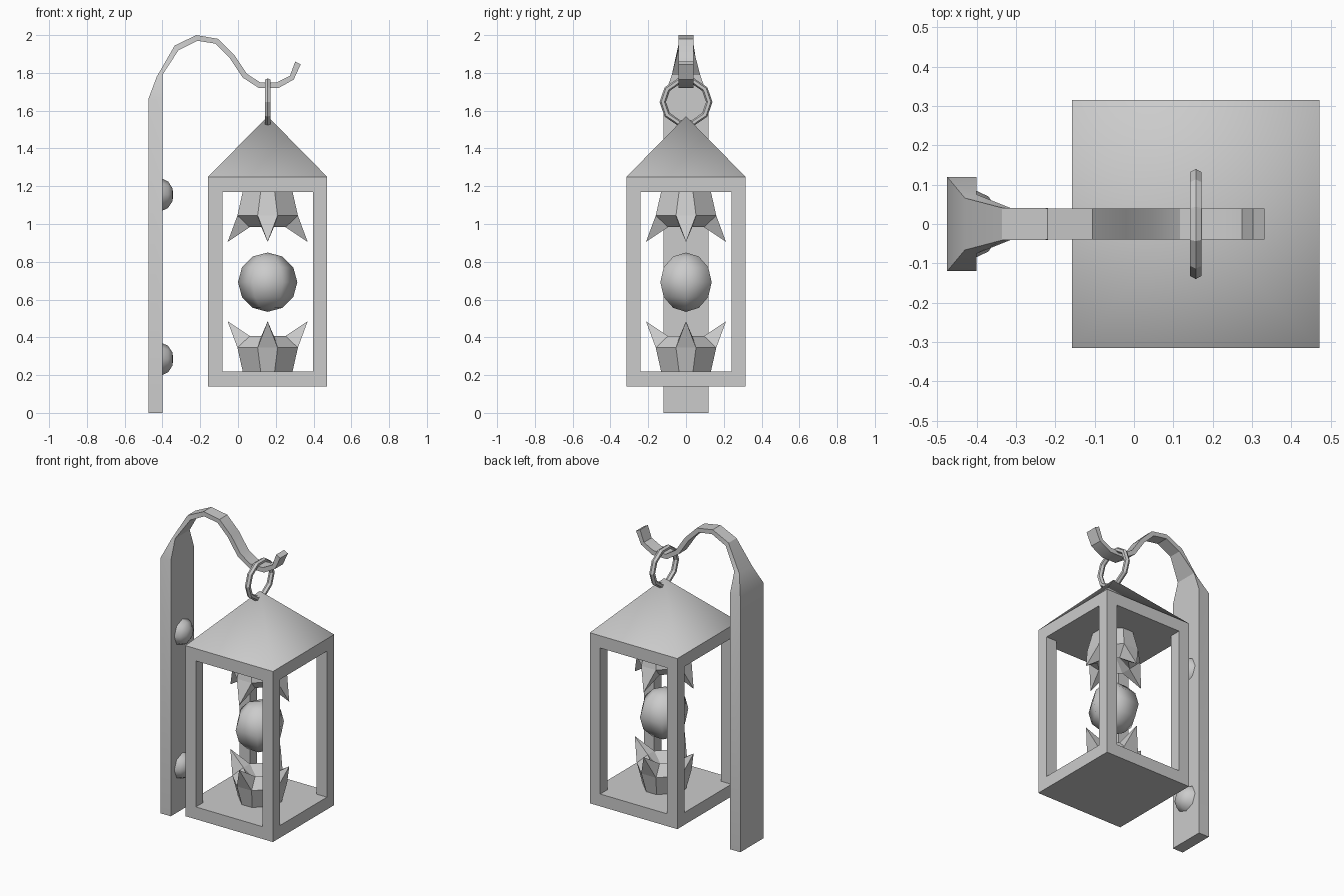
import bpy, bmesh
from math import sin, cos, pi, radians

if "Cube" in bpy.data.objects:
    bpy.data.objects.remove(bpy.data.objects["Cube"])

CX = 0.157            # lantern centre in x


def make(name, verts, faces, angle=None):
    me = bpy.data.meshes.new(name)
    me.from_pydata(verts, [], faces)
    bm = bmesh.new()
    bm.from_mesh(me)
    bmesh.ops.recalc_face_normals(bm, faces=bm.faces)
    bm.to_mesh(me)
    bm.free()
    ob = bpy.data.objects.new(name, me)
    bpy.context.collection.objects.link(ob)
    if angle:
        bpy.ops.object.select_all(action='DESELECT')
        ob.select_set(True)
        bpy.context.view_layer.objects.active = ob
        bpy.ops.object.shade_smooth_by_angle(angle=radians(angle))
    return ob


def bridge(a, b, n):
    """Quads between two rings of n vertices starting at a and b."""
    return [(a + i, a + (i + 1) % n, b + (i + 1) % n, b + i) for i in range(n)]


def lathe(name, profile, n, place, angle):
    """Spin (radius, height) points; radius 0 makes a pole."""
    verts, rings, faces = [], [], []
    for r, h in profile:
        rings.append((len(verts), r > 0))
        for i in range(n if r > 0 else 1):
            t = 2 * pi * i / n
            verts.append(place(r * cos(t), r * sin(t), h))
    for (a, fa), (b, fb) in zip(rings, rings[1:]):
        if fa and fb:
            faces += bridge(a, b, n)
        else:
            ring, pole = (a, b) if fa else (b, a)
            faces += [(ring + i, ring + (i + 1) % n, pole) for i in range(n)]
    return make(name, verts, faces, angle)


# Wall post running into the curved hook: outer x,z / inner x,z / half widths
sections = [
    (-0.475, 0.00, -0.400, 0.00, 0.12, 0.12),
    (-0.475, 1.66, -0.400, 1.66, 0.12, 0.12),
    (-0.430, 1.78, -0.400, 1.79, 0.066, 0.075),
    (-0.335, 1.945, -0.315, 1.92, 0.041, 0.041),
    (-0.220, 2.00, -0.215, 1.97, 0.04, 0.04),
    (-0.105, 1.98, -0.120, 1.955, 0.04, 0.04),
    (-0.020, 1.895, -0.045, 1.88, 0.04, 0.04),
    (0.047, 1.795, 0.025, 1.775, 0.04, 0.04),
    (0.117, 1.75, 0.110, 1.72, 0.04, 0.04),
    (0.207, 1.75, 0.215, 1.72, 0.04, 0.04),
    (0.275, 1.785, 0.295, 1.765, 0.04, 0.04),
    (0.303, 1.86, 0.332, 1.845, 0.04, 0.04),
]
verts, faces = [], [(0, 1, 2, 3)]
for ox, oz, ix, iz, wo, wi in sections:
    verts += [(ox, -wo, oz), (ox, wo, oz), (ix, wi, iz), (ix, -wi, iz)]
for k in range(len(sections) - 1):
    faces += bridge(4 * k, 4 * k + 4, 4)
last = len(verts) - 4
faces.append(tuple(range(last, last + 4)))
make("post_and_hook", verts, faces, 30)

# Domed bolts on the post
for i, z in enumerate((0.285, 1.155)):
    lathe(f"bolt_{i + 1}", [(0.085, -0.402), (0.07, -0.37), (0.035, -0.347), (0, -0.343)], 8,
          lambda u, v, h, z=z: (h, u, z + v), 50)

# Hanging ring in the y-z plane
N, M = 10, 6
verts, faces = [], []
for i in range(N):
    a = 2 * pi * i / N
    for j in range(M):
        b = 2 * pi * j / M
        r = 0.123 + 0.017 * cos(b)
        verts.append((CX + 0.0175 * sin(b), r * cos(a), 1.646 + 0.94 * r * sin(a)))
for i in range(N):
    faces += bridge(i * M, (i + 1) % N * M, M)
make("hanging_ring", verts, faces)

# Lantern frame: floor, ceiling and four corner posts
H, B = 0.315, 0.075
boxes = [(-H, H, -H, H, 0.14, 0.22), (-H, H, -H, H, 1.17, 1.25)]
for x in (-H, H - B):
    for y in (-H, H - B):
        boxes.append((x, x + B, y, y + B, 0.22, 1.17))
verts, faces = [], []
for x0, x1, y0, y1, z0, z1 in boxes:
    s = len(verts)
    for z in (z0, z1):
        verts += [(CX + x, y, z) for x, y in ((x0, y0), (x1, y0), (x1, y1), (x0, y1))]
    faces += [(s, s + 1, s + 2, s + 3), (s + 4, s + 5, s + 6, s + 7)] + bridge(s, s + 4, 4)
make("lantern_frame", verts, faces)

# Pyramid roof, smooth shaded
roof = make("roof", [(CX - H, -H, 1.25), (CX + H, -H, 1.25), (CX + H, H, 1.25), (CX - H, H, 1.25),
                     (CX, 0, 1.57)], [(0, 1, 4), (1, 2, 4), (2, 3, 4), (3, 0, 4)])
roof.data.shade_smooth()

# Floating orb: six segments, six rings
R = 0.157
lathe("glowing_orb", [(R * sin(pi * k / 6) if 0 < k < 6 else 0, -R * cos(pi * k / 6)) for k in range(7)], 6,
      lambda u, v, h: (CX + u, v, 0.692 + h), 80)


# Spiked crowns on floor and ceiling
def crown(name, z0, s):
    levels = [(0.132, 0.037, 0.0), (0.16, 0.053, 0.125), (0.095, 0.033, 0.187)]
    verts, faces = [], []
    for r, w, h in levels:
        for k in range(4):
            c, d = cos(k * pi / 2), sin(k * pi / 2)
            for t in (-w, w):
                verts.append((CX + r * c - t * d, r * d + t * c, z0 + s * h))
    faces += [tuple(range(8))] + bridge(0, 8, 8)
    for i, quad in enumerate(bridge(8, 16, 8)):
        if i % 2:
            faces.append(quad)
        else:
            k = i // 2 * pi / 2
            tip = len(verts)
            verts.append((CX + 0.212 * cos(k), 0.212 * sin(k), z0 + s * 0.265))
            faces += [(quad[j], quad[(j + 1) % 4], tip) for j in range(4)]
    pit = len(verts)
    verts.append((CX, 0, z0 + s * 0.09))
    faces += [(16 + i, 16 + (i + 1) % 8, pit) for i in range(8)]
    make(name, verts, faces)


crown("lower_crown", 0.22, 1)
crown("upper_crown", 1.17, -1)
